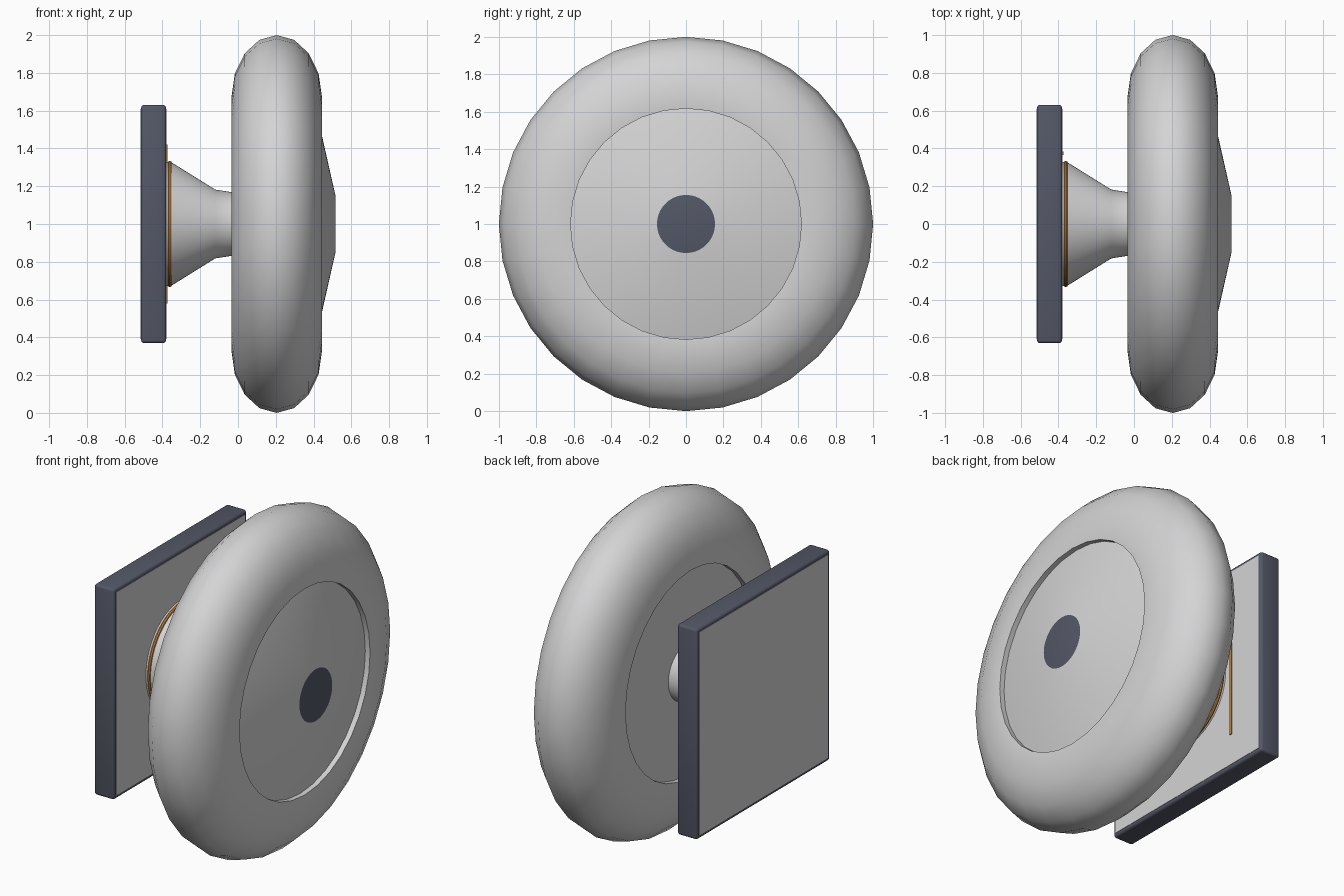
import bpy, bmesh, math

if "Cube" in bpy.data.objects:
    bpy.data.objects.remove(bpy.data.objects["Cube"])

CZ = 1.0  # height of the turning axis


def material(name, rgb):
    m = bpy.data.materials.new(name)
    m.diffuse_color = (*rgb, 1)
    m.use_nodes = True
    m.node_tree.nodes["Principled BSDF"].inputs["Base Color"].default_value = m.diffuse_color
    return m


GREY = material("light_grey", (0.66, 0.66, 0.67))
DARK = material("slate", (0.088, 0.098, 0.135))
COPPER = material("copper", (0.50, 0.22, 0.05))


def finish(bm, name, mats, smooth=True):
    bmesh.ops.recalc_face_normals(bm, faces=bm.faces)
    me = bpy.data.meshes.new(name)
    bm.to_mesh(me)
    bm.free()
    for m in mats:
        me.materials.append(m)
    ob = bpy.data.objects.new(name, me)
    bpy.context.collection.objects.link(ob)
    if smooth:
        bpy.ops.object.select_all(action='DESELECT')
        ob.select_set(True)
        bpy.context.view_layer.objects.active = ob
        bpy.ops.object.shade_smooth_by_angle(angle=math.radians(35))
    return ob


def lathe(name, profile, mats, sides=64, closed=False):
    """Spin (x, radius) points about the x axis; open profiles get end caps."""
    bm = bmesh.new()
    rings = []
    for x, r in profile:
        rings.append([bm.verts.new((x, r * math.sin(2 * math.pi * i / sides),
                                    CZ + r * math.cos(2 * math.pi * i / sides)))
                      for i in range(sides)])
    pairs = list(zip(rings, rings[1:]))
    if closed:
        pairs.append((rings[-1], rings[0]))
    for a, b in pairs:
        for i in range(sides):
            j = (i + 1) % sides
            bm.faces.new((a[i], a[j], b[j], b[i]))
    if not closed:
        bm.faces.new(rings[0])
        cap = bm.faces.new(rings[-1])
        cap.material_index = len(mats) - 1  # front cap takes the last colour
    return finish(bm, name, mats)


def box(name, lo, hi, mat, bevel=0.0):
    bm = bmesh.new()
    bmesh.ops.create_cube(bm, size=1)
    for v in bm.verts:
        v.co = [(l + h) / 2 + c * (h - l) for l, h, c in zip(lo, hi, v.co)]
    if bevel:
        bmesh.ops.bevel(bm, geom=bm.edges[:], offset=bevel, segments=3,
                        profile=0.5, affect='EDGES')
    return finish(bm, name, [mat])


# Square back plate with a thin grey panel on each face
box("back_plate", (-0.513, -0.63, CZ - 0.63), (-0.381, 0.63, CZ + 0.63), DARK, 0.015)
for name, x in (("rear_panel", -0.511), ("front_panel", -0.383)):
    box(name, (x - 0.004, -0.608, CZ - 0.608), (x + 0.004, 0.608, CZ + 0.608), GREY)

# Copper strip on the inner face of the plate
box("copper_strip", (-0.382, 0.366, CZ - 0.42), (-0.374, 0.384, CZ + 0.42), COPPER)

# Flared neck and its copper ring
lathe("neck", [(-0.385, 0.33), (-0.35, 0.325), (-0.12, 0.182), (-0.03, 0.168),
               (0.05, 0.165)], [GREY])
lathe("copper_ring", [(-0.361 + 0.011 * math.cos(a), 0.323 + 0.011 * math.sin(a))
                      for a in (k * math.pi / 4 for k in range(8))],
      [COPPER], closed=True)

# Fat rounded rim: outer half of an ellipse, with a straight inner wall
rim = [(0.205 + 0.24 * math.sin(a), 0.67 + 0.33 * math.cos(a))
       for a in (math.pi / 8 * k for k in range(-4, 5))]
rim += [(0.442, 0.617), (0.39, 0.617), (0.02, 0.617), (-0.032, 0.617)]
lathe("rim", rim, [GREY], sides=32, closed=True)

# Hub disc: flat back, shallow cone in front, dark centre cap
lathe("hub", [(0.0, 0.62), (0.41, 0.62), (0.515, 0.155)], [GREY, DARK])
